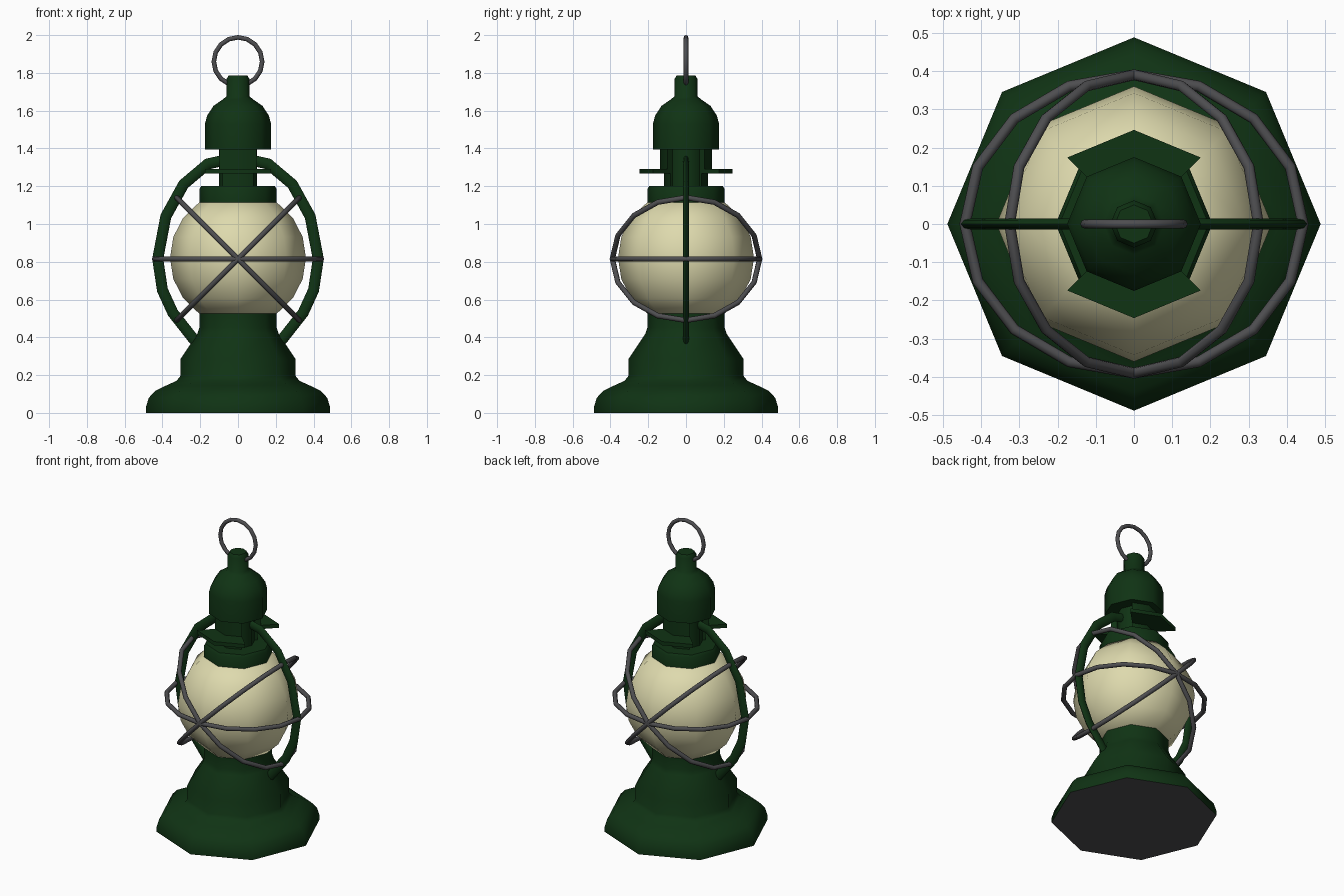
import bpy, bmesh
from math import sin, cos, pi, radians
from mathutils import Vector, Matrix

if "Cube" in bpy.data.objects:
    bpy.data.objects.remove(bpy.data.objects["Cube"])


def material(name, rgb):
    m = bpy.data.materials.new(name)
    m.diffuse_color = (*rgb, 1)
    m.use_nodes = True
    m.node_tree.nodes["Principled BSDF"].inputs["Base Color"].default_value = m.diffuse_color
    return m


GREEN = material("green_enamel", (0.005, 0.033, 0.007))
GLASS = material("cream_glass", (0.73, 0.70, 0.42))
STEEL = material("dark_steel", (0.075, 0.075, 0.08))


def finish(name, bm, mat, angle=50, matrix=None):
    bmesh.ops.recalc_face_normals(bm, faces=bm.faces)
    if matrix:
        bm.transform(matrix)
    me = bpy.data.meshes.new(name)
    bm.to_mesh(me)
    bm.free()
    me.materials.append(mat)
    for p in me.polygons:
        p.use_smooth = True
    me.set_sharp_from_angle(angle=radians(angle))
    ob = bpy.data.objects.new(name, me)
    bpy.context.collection.objects.link(ob)
    return ob


def lathe(name, profile, mat, sides=8):
    """Octagonal turned part, closed at both ends."""
    bm = bmesh.new()
    rings = [[bm.verts.new((r * cos(2 * pi * i / sides), r * sin(2 * pi * i / sides), z))
              for i in range(sides)] for r, z in profile]
    for a, b in zip(rings, rings[1:]):
        for i in range(sides):
            j = (i + 1) % sides
            bm.faces.new((a[i], a[j], b[j], b[i]))
    bm.faces.new(rings[0])
    bm.faces.new(rings[-1])
    return finish(name, bm, mat)


def sweep(name, pts, w, wy, mat, closed, matrix=None, sides=8):
    """Tube along a path in the xz plane; w is in-plane, wy is along y."""
    bm = bmesh.new()
    pts = [Vector((x, 0, z)) for x, z in pts]
    n = len(pts)
    rings = []
    for i, p in enumerate(pts):
        prev = pts[i - 1] if closed or i else p
        nxt = pts[(i + 1) % n] if closed or i < n - 1 else p
        d0, d1 = (p - prev), (nxt - p)
        d0 = d0.normalized() if d0.length else d1.normalized()
        d1 = d1.normalized() if d1.length else d0
        t = (d0 + d1).normalized()
        side = Vector((t.z, 0, -t.x)) * (w / max(t.dot(d1), 0.5))
        rings.append([bm.verts.new(p + side * cos(2 * pi * k / sides)
                                   + Vector((0, wy * sin(2 * pi * k / sides), 0)))
                      for k in range(sides)])
    for i in range(n if closed else n - 1):
        a, b = rings[i], rings[(i + 1) % n]
        for k in range(sides):
            j = (k + 1) % sides
            bm.faces.new((a[k], a[j], b[j], b[k]))
    if not closed:
        bm.faces.new(rings[0])
        bm.faces.new(rings[-1])
    return finish(name, bm, mat, 60, matrix)


def arc_plate(name, r_in, r_out, z0, z1, turn):
    """Quarter of an octagonal ring, centred on the front or the back."""
    bm = bmesh.new()
    cols = []
    for deg in (45, 90, 135):
        a = radians(deg + turn)
        cols.append([bm.verts.new((r * cos(a), r * sin(a), z))
                     for r, z in ((r_in, z0), (r_out, z0), (r_out, z1), (r_in, z1))])
    for a, b in zip(cols, cols[1:]):
        for k in range(4):
            j = (k + 1) % 4
            bm.faces.new((a[k], a[j], b[j], b[k]))
    bm.faces.new(cols[0])
    bm.faces.new(cols[-1])
    finish(name, bm, GREEN)


# Flared base with a dark underside
base = lathe("base", [(0.488, 0), (0.488, 0.03), (0.472, 0.08), (0.44, 0.115), (0.38, 0.145),
                      (0.325, 0.17), (0.305, 0.195), (0.305, 0.285), (0.215, 0.42),
                      (0.205, 0.45), (0.205, 0.53)], GREEN)
base.data.materials.append(STEEL)
for p in base.data.polygons:
    if p.normal.z < -0.9:
        p.material_index = 1

# Glass globe
lathe("globe", [(0.36 * cos(radians(a)), 0.82 + 0.36 * sin(radians(a)))
                for a in (-56, -36, -18, 0, 18, 36, 56)], GLASS)

# Collar, chimney and hood
lathe("collar", [(0.205, 1.10), (0.205, 1.185), (0.195, 1.2)], GREEN)
lathe("chimney_core", [(0.1, 1.19), (0.1, 1.41)], GREEN)
for side, turn in (("back", 0), ("front", 180)):
    arc_plate("chimney_lower_" + side, 0.08, 0.116, 1.19, 1.28, turn)
    arc_plate("chimney_upper_" + side, 0.08, 0.137, 1.28, 1.41, turn)
    arc_plate("draft_flange_" + side, 0.1, 0.246, 1.268, 1.292, turn)
lathe("hood", [(0.175, 1.395), (0.175, 1.53), (0.163, 1.575), (0.13, 1.625), (0.08, 1.66),
               (0.062, 1.675), (0.062, 1.765), (0.05, 1.785)], GREEN)

# Side tubes from the base up to the chimney
path = [(0.20, 0.355), (0.235, 0.39), (0.345, 0.53), (0.40, 0.65), (0.425, 0.815),
        (0.382, 1.04), (0.288, 1.21), (0.16, 1.318), (0.07, 1.338)]
for side, s in (("right", 1), ("left", -1)):
    sweep("side_tube_" + side, [(s * x, z) for x, z in path], 0.029, 0.015, GREEN, False)


def ellipse(a, b, n=16):
    return [(a * cos(2 * pi * i / n), b * sin(2 * pi * i / n)) for i in range(n)]


# Guard wires crossing at the front and back of the globe
for name, a, tilt in (("guard_wire_level", 0.442, 0), ("guard_wire_rising", 0.46, -45),
                      ("guard_wire_falling", 0.46, 45)):
    place = (Matrix.Translation((0, 0, 0.815)) @ Matrix.Rotation(radians(tilt), 4, 'Y')
             @ Matrix.Rotation(radians(90), 4, 'X'))
    sweep(name, ellipse(a, 0.39), 0.014, 0.014, STEEL, True, place)

# Hanging ring
sweep("hanging_ring", [(x, z + 1.86) for x, z in ellipse(0.128, 0.128)],
      0.012, 0.012, STEEL, True)
